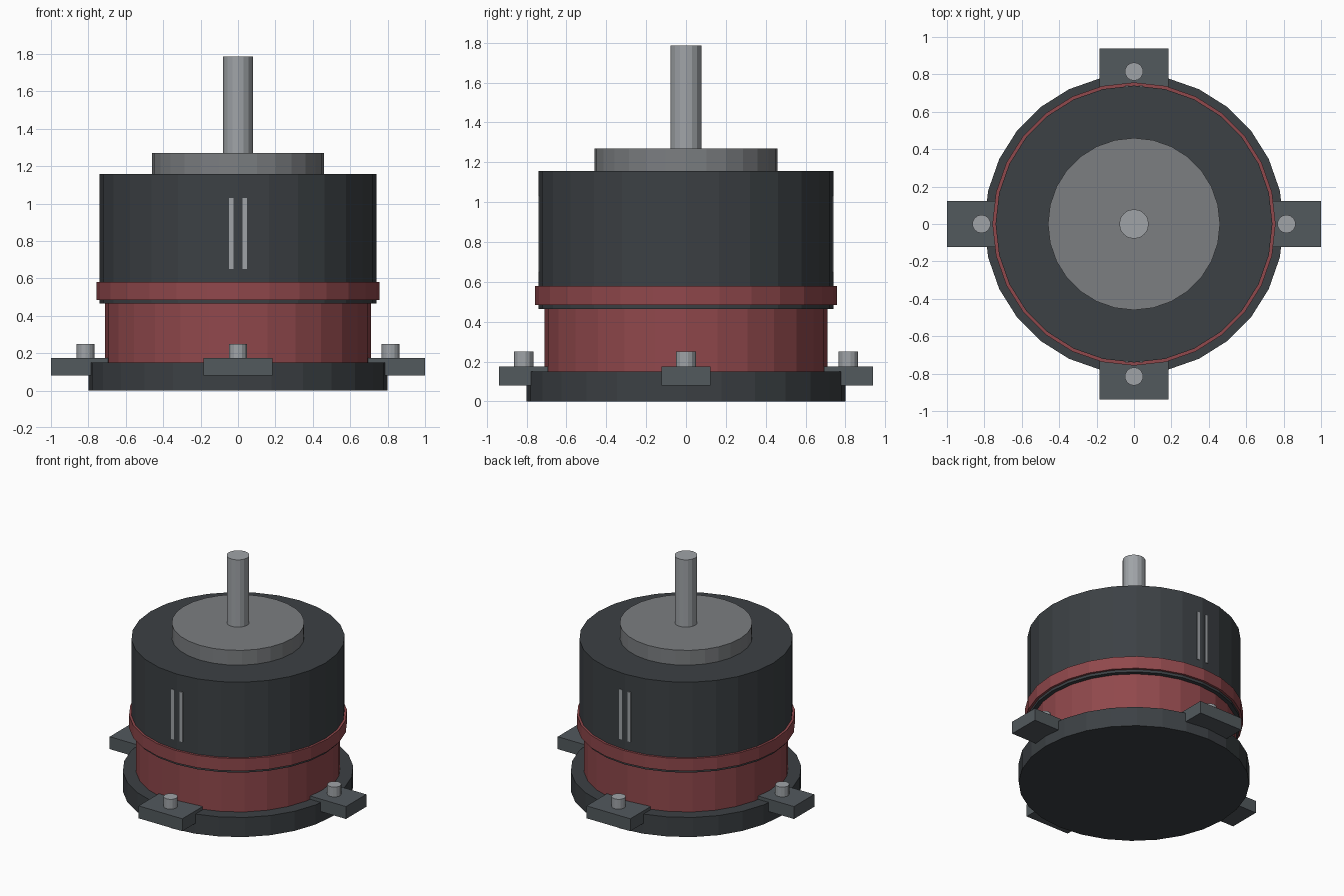
import bpy, math

if "Cube" in bpy.data.objects:
    bpy.data.objects.remove(bpy.data.objects["Cube"])


def material(name, r, g, b):
    m = bpy.data.materials.new(name)
    m.diffuse_color = (r, g, b, 1)
    m.use_nodes = True
    m.node_tree.nodes["Principled BSDF"].inputs["Base Color"].default_value = m.diffuse_color
    return m


DARK = material("dark_metal", 0.045, 0.052, 0.058)
LUG = material("lug_metal", 0.085, 0.1, 0.11)
RED = material("red_enamel", 0.28, 0.065, 0.072)
GREY = material("plate_metal", 0.2, 0.21, 0.22)
STEEL = material("bright_steel", 0.35, 0.37, 0.39)


def cylinder(name, radius, z0, z1, mat, sides=28, x=0, y=0):
    bpy.ops.mesh.primitive_cylinder_add(vertices=sides, radius=radius, depth=z1 - z0,
                                        location=(x, y, (z0 + z1) / 2))
    ob = bpy.context.object
    ob.name = name
    ob.data.materials.append(mat)
    return ob


def box(name, size, loc, mat, angle=0):
    bpy.ops.mesh.primitive_cube_add(size=1, location=loc, rotation=(0, 0, angle))
    ob = bpy.context.object
    ob.name = name
    ob.scale = size
    ob.data.materials.append(mat)
    return ob


# Stacked motor body
cylinder("base_flange", 0.80, 0.0, 0.15, DARK)
cylinder("stator", 0.71, 0.15, 0.47, RED)
cylinder("rotor_bell", 0.74, 0.465, 1.157, DARK)
cylinder("rotor_band", 0.757, 0.485, 0.58, RED)
cylinder("top_plate", 0.46, 1.157, 1.27, GREY)
cylinder("shaft", 0.079, 1.27, 1.785, STEEL, 16)

# Mounting lugs with bolts
for i, (x, y) in enumerate([(1, 0), (0, 1), (-1, 0), (0, -1)]):
    x, y = x * 0.815, y * 0.815
    box(f"mounting_lug_{i}", (0.37, 0.245, 0.095), (x, y, 0.1275), LUG)
    cylinder(f"lug_bolt_{i}", 0.049, 0.15, 0.25, STEEL, 14, x, y)

# Inlaid strips on the bell: a pair front and back, slim slivers at the diagonals
for sy in (-1, 1):
    for sx in (-1, 1):
        box("bell_strip", (0.024, 0.02, 0.38), (sx * 0.036, sy * 0.731, 0.84), STEEL)
        box("bell_sliver", (0.006, 0.01, 0.38), (sx * 0.477, sy * 0.556, 0.84), DARK,
            sx * sy * -math.pi / 4)
